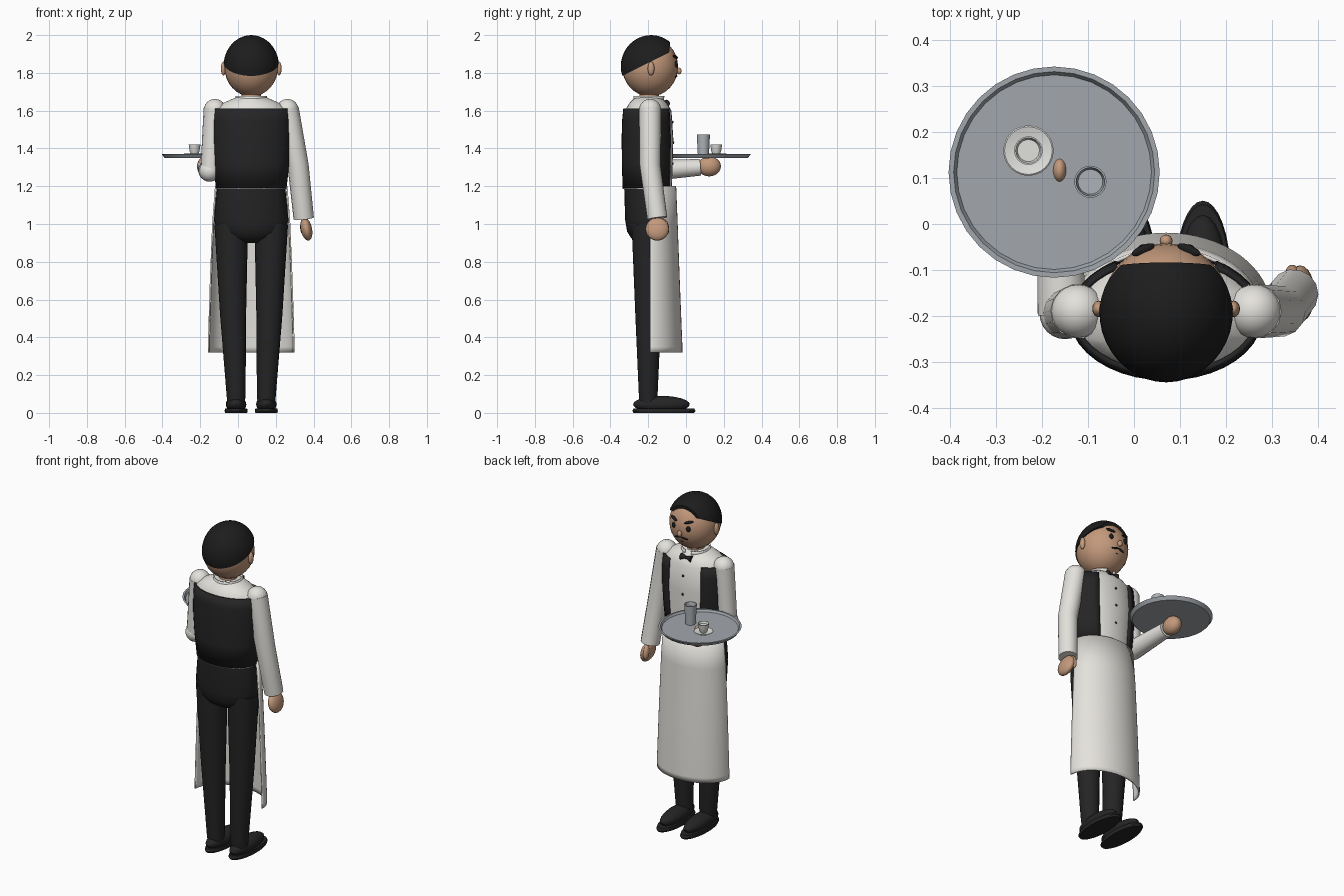
import bpy, bmesh, math
from mathutils import Vector

if "Cube" in bpy.data.objects:
    bpy.data.objects.remove(bpy.data.objects["Cube"])

CX, CY = 0.07, -0.2   # body axis


def material(name, rgb):
    m = bpy.data.materials.new(name)
    m.use_nodes = True
    m.diffuse_color = (*rgb, 1)
    m.node_tree.nodes["Principled BSDF"].inputs["Base Color"].default_value = (*rgb, 1)
    return m


WHITE = material("white cloth", (0.78, 0.76, 0.72))
BLACK = material("black cloth", (0.018, 0.018, 0.019))
SKIN = material("skin", (0.55, 0.32, 0.2))
HAIR = material("black hair", (0.012, 0.012, 0.012))
METAL = material("grey metal", (0.36, 0.39, 0.42))
GLASS = material("grey glass", (0.42, 0.45, 0.48))
CHINA = material("white china", (0.75, 0.75, 0.73))


def finish(name, bm, mat, angle=40):
    bmesh.ops.recalc_face_normals(bm, faces=bm.faces)
    me = bpy.data.meshes.new(name)
    bm.to_mesh(me)
    bm.free()
    ob = bpy.data.objects.new(name, me)
    bpy.context.collection.objects.link(ob)
    me.materials.append(mat)
    bpy.ops.object.select_all(action='DESELECT')
    ob.select_set(True)
    bpy.context.view_layer.objects.active = ob
    bpy.ops.object.shade_smooth_by_angle(angle=math.radians(angle))
    return ob


def ball(name, loc, size, mat, rot=(0, 0, 0), cuts=(), seg=24):
    """Ellipsoid; each cut is (point, normal) and removes the normal's side."""
    bm = bmesh.new()
    bmesh.ops.create_uvsphere(bm, u_segments=seg, v_segments=seg // 2, radius=1)
    bmesh.ops.scale(bm, vec=size, verts=bm.verts)
    for co, no in cuts:
        g = bm.verts[:] + bm.edges[:] + bm.faces[:]
        bmesh.ops.bisect_plane(bm, geom=g, plane_co=Vector(co) - Vector(loc), plane_no=no, clear_outer=True)
        bmesh.ops.holes_fill(bm, edges=[e for e in bm.edges if e.is_boundary])
    ob = finish(name, bm, mat)
    ob.location, ob.rotation_euler = loc, rot
    return ob


def loft(name, rings, mat, closed=True, caps=True):
    bm = bmesh.new()
    rows = [[bm.verts.new(p) for p in r] for r in rings]
    n = len(rows[0])
    for a, b in zip(rows, rows[1:]):
        for i in range(n if closed else n - 1):
            j = (i + 1) % n
            bm.faces.new((a[i], a[j], b[j], b[i]))
    if caps:
        bm.faces.new(rows[0])
        bm.faces.new(rows[-1])
    return finish(name, bm, mat)


def ellipse(x, y, z, rx, ry, a0=0, a1=360, n=32):
    steps = n if a1 - a0 == 360 else n + 1
    angs = [math.radians(a0 + (a1 - a0) * i / n) for i in range(steps)]
    return [Vector((x + rx * math.cos(a), y + ry * math.sin(a), z)) for a in angs]


def body(name, profile, mat, y=CY):
    return loft(name, [ellipse(CX, y, *p) for p in profile], mat)


def shell(name, profile, mat, a0, a1, thick, y=CY):
    ob = loft(name, [ellipse(CX, y, *p, a0, a1) for p in profile], mat, False, False)
    mod = ob.modifiers.new("thickness", 'SOLIDIFY')
    mod.thickness, mod.offset = thick, 0
    return ob


def tube(name, pts, radii, mat, n=14):
    pts = [Vector(p) for p in pts]
    rings = []
    for i, (p, r) in enumerate(zip(pts, radii)):
        t = (pts[min(i + 1, len(pts) - 1)] - pts[max(i - 1, 0)]).normalized()
        u = t.cross(Vector((0.98, 0.2, 0))).normalized()
        v = t.cross(u)
        rings.append([p + r * (math.cos(a) * u + math.sin(a) * v)
                      for a in (2 * math.pi * k / n for k in range(n))])
    return loft(name, rings, mat)


def lathe(name, x, y, profile, mat, n=32):
    return loft(name, [ellipse(x, y, z, r, r, n=n) for r, z in profile], mat)


# Torso: shirt, waistcoat open at the front, hips
body("shirt", [(1.18, 0.175, 0.125), (1.45, 0.198, 0.133), (1.6, 0.194, 0.123),
               (1.64, 0.15, 0.1), (1.675, 0.07, 0.065)], WHITE)
shell("waistcoat", [(1.19, 0.181, 0.13), (1.32, 0.196, 0.133), (1.45, 0.205, 0.135),
                    (1.55, 0.204, 0.132), (1.61, 0.2, 0.126)], BLACK, 122, 418, 0.012)
body("hips", [(0.9, 0.07, 0.05), (0.925, 0.13, 0.09), (0.96, 0.178, 0.112), (1.02, 0.197, 0.122),
              (1.185, 0.181, 0.127)], BLACK)
body("apron_string", [(1.186, 0.187, 0.135), (1.196, 0.187, 0.135)], WHITE)

# Apron wraps the front half
shell("apron", [(0.32, 0.226, 0.167), (0.35, 0.226, 0.167), (0.7, 0.215, 0.153), (1.0, 0.203, 0.142),
                (1.2, 0.188, 0.134)], WHITE, 0, 180, 0.008, -0.19)

# Legs and shoes
for side, s in (("right", -1), ("left", 1)):
    tube(side + "_leg", [(CX + s * 0.106, CY, 1.0), (CX + s * 0.096, CY, 0.52), (CX + s * 0.08, CY, 0.09),
                         (CX + s * 0.08, CY, 0.05)], [0.089, 0.069, 0.05, 0.046], BLACK, 18)
    sx = CX + s * 0.08
    ball(side + "_shoe", (sx, -0.13, 0.045), (0.054, 0.15, 0.045), BLACK)
    loft(side + "_sole", [ellipse(sx, -0.117, z, r, r * 2.75) for z, r in
                          ((0, 0.058), (0.01, 0.061), (0.024, 0.058))], BLACK)

# Shoulders and the hanging arm
for side, s in (("right", -1), ("left", 1)):
    ball(side + "_shoulder", (CX + s * 0.192, -0.19, 1.603), (0.059, 0.059, 0.059), WHITE)
tube("left_sleeve", [(0.262, -0.19, 1.61), (0.318, -0.19, 1.31), (0.348, -0.152, 1.03)],
     [0.06, 0.056, 0.054], WHITE)
ball("left_hand", (0.362, -0.152, 0.973), (0.03, 0.062, 0.062), SKIN, (0, -0.2, 0))
ball("left_thumb", (0.345, -0.11, 0.985), (0.016, 0.02, 0.042), SKIN, (0.2, 0, 0))

# Bent arm holding the tray
tube("right_upper_sleeve", [(-0.122, -0.19, 1.61), (-0.145, -0.195, 1.28)], [0.06, 0.054], WHITE)
ball("right_elbow", (-0.15, -0.195, 1.28), (0.056, 0.056, 0.056), WHITE)
tube("right_lower_sleeve", [(-0.155, -0.195, 1.282), (-0.17, 0.075, 1.3)], [0.056, 0.044], WHITE)
ball("right_hand", (-0.172, 0.123, 1.305), (0.045, 0.062, 0.053), SKIN)
ball("right_thumb", (-0.162, 0.117, 1.345), (0.016, 0.028, 0.028), SKIN)

# Neck, collar, bow tie and buttons
lathe("neck", CX, -0.195, [(0.052, 1.62), (0.05, 1.72)], SKIN)
shell("collar", [(1.645, 0.074, 0.074), (1.678, 0.08, 0.08)], WHITE, 105, 435, 0.008, -0.195)
for s in (-1, 1):
    tube("bow_tie_wing", [(CX, -0.107, 1.638), (CX + s * 0.036, -0.105, 1.638)], [0.008, 0.02], BLACK, 10)
ball("bow_tie_knot", (CX, -0.105, 1.638), (0.01, 0.01, 0.01), BLACK)
for i in range(3):
    ball("shirt_button", (CX, -0.071 + 0.003 * (i == 1), 1.54 - 0.11 * i), (0.007, 0.006, 0.007), BLACK, seg=12)

# Head and hair cap
ball("head", (CX, -0.19, 1.832), (0.142, 0.148, 0.157), SKIN, seg=32)
ball("hair", (CX, -0.185, 1.835), (0.147, 0.16, 0.165), HAIR, seg=40,
     cuts=[((CX, -0.345, 1.78), (0, 0.447, -0.894)), ((CX, -0.09, 1.9), (0, 1, -0.1))])

# Face, mirrored about the body axis
for s in (-1, 1):
    ball("ear", (CX + s * 0.147, -0.185, 1.823), (0.014, 0.018, 0.037), SKIN, seg=16)
    ball("eye", (CX + s * 0.048, -0.054, 1.845), (0.014, 0.01, 0.017), HAIR, seg=16)
    ball("eyebrow", (CX + s * 0.05, -0.056, 1.885), (0.028, 0.01, 0.007), HAIR, (0, -s * 0.25, -s * 0.4), seg=16)
    ball("moustache_half", (CX + s * 0.02, -0.054, 1.782), (0.024, 0.008, 0.006), HAIR, (0, s * 0.2, -s * 0.15), seg=16)
ball("nose", (CX, -0.037, 1.81), (0.014, 0.014, 0.018), SKIN, seg=16)
ball("mouth", (CX, -0.066, 1.757), (0.016, 0.006, 0.004), HAIR, seg=12)

# Tray with a raised rim, glass, saucer and cup
TX, TY = -0.174, 0.113
lathe("tray", TX, TY, [(0.215, 1.35), (0.23, 1.37), (0.219, 1.37), (0.212, 1.358)], METAL)
lathe("glass", -0.095, 0.092, [(0.029, 1.358), (0.035, 1.475), (0.031, 1.475), (0.027, 1.45)], GLASS, 24)
lathe("saucer", -0.23, 0.16, [(0.03, 1.358), (0.055, 1.372), (0.052, 1.374), (0.025, 1.367)], CHINA, 24)
lathe("cup", -0.23, 0.16, [(0.018, 1.366), (0.026, 1.385), (0.031, 1.42), (0.028, 1.42), (0.024, 1.408)], CHINA, 24)
